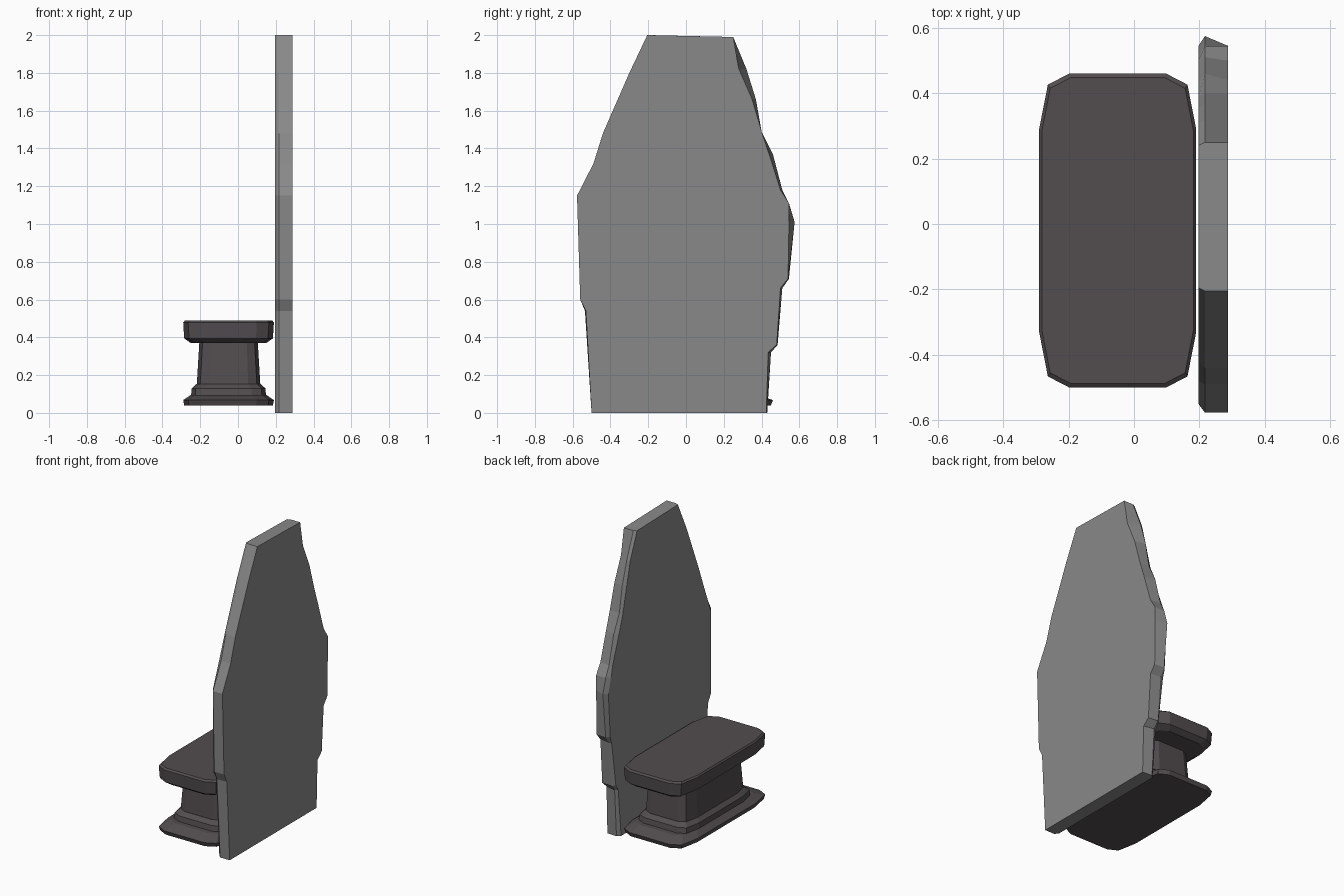
import bpy, bmesh

cube = bpy.data.objects.get("Cube")
if cube:
    bpy.data.objects.remove(cube)


def make_material(name, colour):
    mat = bpy.data.materials.new(name)
    mat.use_nodes = True
    mat.diffuse_color = (*colour, 1)
    bsdf = mat.node_tree.nodes["Principled BSDF"]
    bsdf.inputs["Base Color"].default_value = (*colour, 1)
    bsdf.inputs["Roughness"].default_value = 0.9
    return mat


def loft(name, rings, mat):
    """Skin a stack of equal-length rings and cap both ends."""
    bm = bmesh.new()
    loops = [[bm.verts.new(p) for p in ring] for ring in rings]
    n = len(loops[0])
    for a, b in zip(loops, loops[1:]):
        for i in range(n):
            j = (i + 1) % n
            bm.faces.new((a[i], a[j], b[j], b[i]))
    bm.faces.new(loops[0])
    bm.faces.new(loops[-1])
    bmesh.ops.recalc_face_normals(bm, faces=bm.faces)
    mesh = bpy.data.meshes.new(name)
    bm.to_mesh(mesh)
    bm.free()
    mesh.materials.append(mat)
    obj = bpy.data.objects.new(name, mesh)
    bpy.context.collection.objects.link(obj)
    return obj


def cut_rectangle(z, hx, hy):
    """Rectangle with two-step chipped corners, around the bench centre."""
    corner = [(1, 0.65), (0.89, 0.93), (0.62, 1)]
    points = []
    for sx, sy in ((1, 1), (-1, 1), (-1, -1), (1, -1)):
        quarter = corner if sx * sy > 0 else corner[::-1]
        points += [(-0.05 + sx * u * hx, -0.02 + sy * v * hy, z) for u, v in quarter]
    return points


grey = make_material("slab stone", (0.25, 0.25, 0.25))
dark = make_material("dark stone", (0.085, 0.073, 0.078))

# Seat, pedestal and base of the bench, as (height, half width, half length)
parts = {
    "seat": [(0.37, 0.20, 0.44), (0.395, 0.235, 0.475),
             (0.478, 0.24, 0.48), (0.488, 0.232, 0.468)],
    "pedestal": [(0.12, 0.17, 0.33), (0.37, 0.155, 0.31)],
    "collar": [(0.075, 0.20, 0.37), (0.13, 0.195, 0.36), (0.153, 0.17, 0.33)],
    "base": [(0.04, 0.235, 0.47), (0.068, 0.24, 0.48), (0.095, 0.20, 0.40)],
}
for name, sections in parts.items():
    loft(name, [cut_rectangle(*s) for s in sections], dark)

# Upright slab: rough outline as (y, z), with a chip depth for each face
outline = [  # y, z, chip on outer face, chip on inner face
    (-0.50, 0.00, 0, 0.02), (-0.535, 0.54, 0.005, 0.02), (-0.56, 0.60, 0, 0.01),
    (-0.577, 1.15, 0, 0.03), (-0.49, 1.32, 0, 0.01), (-0.44, 1.48, 0, 0.02),
    (-0.30, 1.80, 0, 0.01), (-0.205, 2.00, 0, 0.01), (0.25, 1.99, 0, 0.01),
    (0.32, 1.82, 0.04, 0.01), (0.37, 1.66, 0.02, 0.02), (0.40, 1.49, 0, 0.01),
    (0.46, 1.37, 0.02, 0.03), (0.51, 1.18, 0.01, 0.01), (0.545, 1.11, 0, 0.03),
    (0.575, 1.01, 0.03, 0.03), (0.545, 0.71, 0.005, 0.02), (0.51, 0.66, 0.01, 0),
    (0.485, 0.36, 0.005, 0.02), (0.45, 0.32, 0.015, 0.01), (0.43, 0.00, 0.005, 0.02),
]


def slab_ring(x, chip):
    ring = []
    for point in outline:
        y, z = point[:2]
        depth = point[chip] if chip else 0
        ring.append((x, y - depth if y > 0 else y + depth, z))
    return ring


loft("upright_slab", [slab_ring(0.197, 3), slab_ring(0.217, 0), slab_ring(0.288, 2)], grey)
